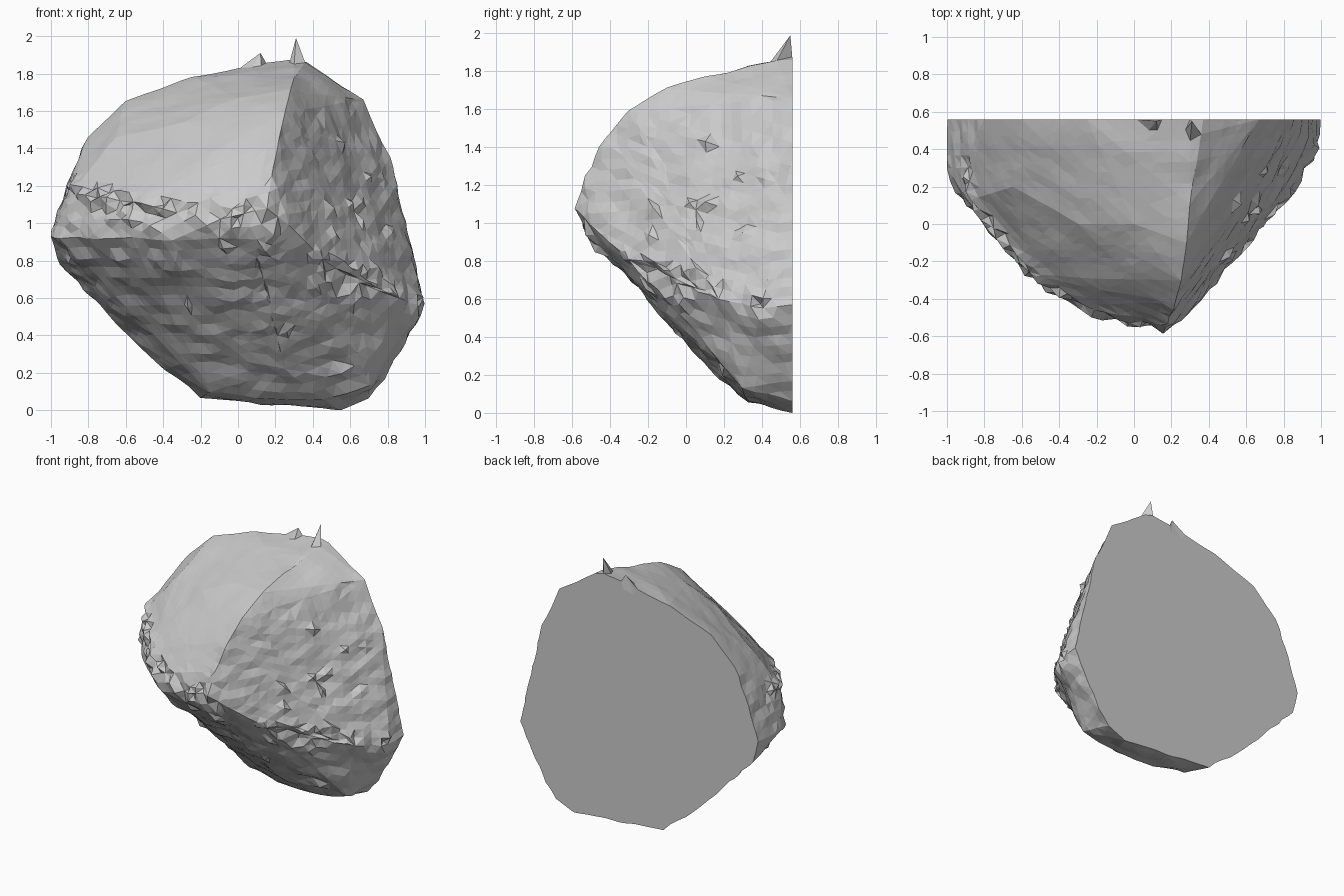
import bpy, bmesh, random
from mathutils import Vector, noise

if "Cube" in bpy.data.objects:
    bpy.data.objects.remove(bpy.data.objects["Cube"])

random.seed(4)
BACK = 0.56

# Outline of the flat back cut (x, z)
outline = [(0.3, 1.88), (0.37, 1.86), (0.5, 1.76), (0.67, 1.66), (0.74, 1.5), (0.81, 1.35),
           (0.87, 1.1), (0.93, 0.85), (1.0, 0.57), (0.88, 0.36), (0.78, 0.17), (0.7, 0.06),
           (0.55, 0.0), (0.4, 0.04), (-0.2, 0.07), (-0.45, 0.27), (-0.7, 0.52), (-0.95, 0.78),
           (-1.0, 0.95), (-0.92, 1.2), (-0.8, 1.46), (-0.6, 1.65), (-0.25, 1.78), (0.1, 1.85)]

# Edges where the broken facets meet (x, y, z)
top_rim = [(-0.91, 0.3, 1.21), (-0.9, 0.12, 1.16), (-0.78, -0.02, 1.14), (-0.57, -0.27, 1.12),
           (-0.34, -0.43, 1.06), (-0.1, -0.53, 1.02), (0.03, -0.56, 1.05), (0.15, -0.56, 1.08)]
belt = [(-1, 0.3, 0.93), (-0.95, 0.17, 0.92), (-0.79, -0.01, 0.92), (-0.57, -0.25, 0.92),
        (-0.35, -0.4, 0.91), (-0.1, -0.48, 0.92), (0.1, -0.5, 0.92), (0.27, -0.5, 0.99)]
ridge = [(0.36, 0.48, 1.86), (0.3, 0.1, 1.78), (0.28, -0.1, 1.71), (0.25, -0.3, 1.59),
         (0.22, -0.43, 1.45), (0.18, -0.53, 1.25)]
top_face = [(-0.3, 0, 1.54), (0, 0, 1.67), (0, -0.3, 1.46), (-0.65, 0.2, 1.46)]
right_step = [(0.47, 0.3, 1.6), (0.4, 0, 1.47)]
right_edge = [(0.45, -0.3, 0.81), (0.65, -0.05, 0.68), (0.85, 0.18, 0.6), (0.99, 0.4, 0.55)]
underside = [(0.1, -0.41, 0.82), (0.2, -0.2, 0.6), (0.2, 0, 0.4), (0.25, 0.13, 0.22),
             (-0.15, 0.36, 0.1), (0.1, 0.33, 0.07), (0.45, 0.33, 0.05),
             (0.6, 0.2, 0.26), (0.7, 0.3, 0.14)]

# Solid hull of the rock
bm = bmesh.new()
for p in ([(x, BACK, z) for x, z in outline] + top_rim + belt + ridge + top_face
          + right_step + right_edge + underside):
    bm.verts.new(p)
bmesh.ops.convex_hull(bm, input=bm.verts)
bmesh.ops.delete(bm, geom=[v for v in bm.verts if not v.link_faces], context='VERTS')
creases = [(Vector(a), Vector(b)) for line in (top_rim, right_edge) for a, b in zip(line, line[1:])]

# Split long edges into small even facets
for limit in (0.6, 0.35, 0.2, 0.12, 0.09):
    bmesh.ops.subdivide_edges(bm, edges=[e for e in bm.edges if e.calc_length() > limit], cuts=1)
    bmesh.ops.triangulate(bm, faces=bm.faces)
bmesh.ops.recalc_face_normals(bm, faces=bm.faces)
bm.normal_update()


def near_crease(p):
    for a, b in creases:
        t = max(0, min(1, (p - a).dot(b - a) / (b - a).length_squared))
        if (p - a.lerp(b, t)).length < 0.06:
            return True
    return False


# Rough broken faces with chipped edges, smoother weathered top, flat back
moves = []
for v in bm.verts:
    on_back = v.co.y > BACK - 0.001
    weathered = v.normal.z > 0.45 and v.co.z > 1.1
    rough = 0.007 if weathered else 0.02
    x, y, z = v.co
    d = noise.noise(v.co * 3) * 0.015 + noise.noise(Vector((x * 6, y * 6, z * 14))) * rough
    if not on_back:
        if near_crease(v.co):
            d += random.uniform(-0.03, 0.02)
        elif not weathered and random.random() < 0.025:
            d += random.uniform(0.015, 0.03)
    if on_back and v.normal.y > 0.99:
        d = 0
    moves.append((v, v.co + v.normal * d, on_back))
for v, co, on_back in moves:
    v.co = (max(-1, min(1, co.x)), BACK if on_back else min(co.y, BACK), max(co.z, 0))

# Sharp splinters along the crest
for base, tip in (((0.31, 0.5, 1.87), (0.31, 0.55, 1.99)), ((0.12, 0.56, 1.85), (0.12, 0.55, 1.91))):
    v = min(bm.verts, key=lambda q: (q.co - Vector(base)).length)
    v.co = tip

bmesh.ops.recalc_face_normals(bm, faces=bm.faces)
mesh = bpy.data.meshes.new("rock")
bm.to_mesh(mesh)
bm.free()
rock = bpy.data.objects.new("rock", mesh)
bpy.context.collection.objects.link(rock)
